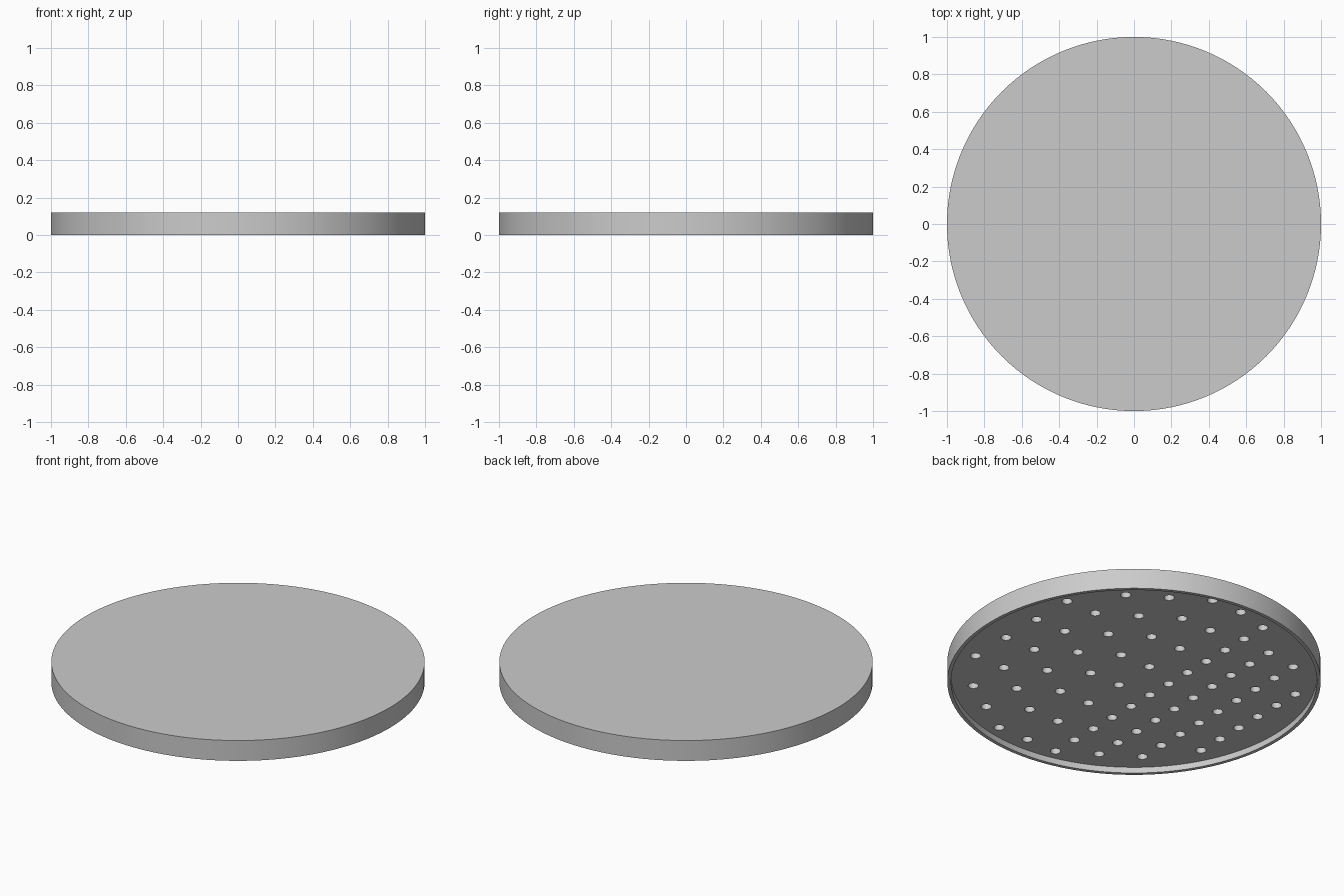
import bpy
import bmesh
import math
from mathutils import Matrix, Vector

cube = bpy.data.objects.get("Cube")
if cube:
    bpy.data.objects.remove(cube, do_unlink=True)

HEIGHT = 0.12
FLOOR = 0.035       # height of the recessed underside
RIM = 0.98          # inner radius of the thin rim
HOLE_R = 0.028
HOLE_TOP = 0.1
PITCH = 0.127       # half the coarse hole spacing

grey = bpy.data.materials.new("light_grey")
grey.use_nodes = True
grey.diffuse_color = (0.6, 0.6, 0.6, 1)
grey.node_tree.nodes["Principled BSDF"].inputs["Base Color"].default_value = (0.6, 0.6, 0.6, 1)


def make_object(name, bm):
    bmesh.ops.recalc_face_normals(bm, faces=bm.faces)
    mesh = bpy.data.meshes.new(name)
    bm.to_mesh(mesh)
    bm.free()
    obj = bpy.data.objects.new(name, mesh)
    bpy.context.collection.objects.link(obj)
    mesh.materials.append(grey)
    return obj


def add_ring(bm, radius, z, segments=128):
    return bmesh.ops.create_circle(bm, segments=segments, radius=radius,
                                   matrix=Matrix.Translation((0, 0, z)))["verts"]


# Round plate: rings from the top edge, around the rim, to the recessed floor
bm = bmesh.new()
rings = [add_ring(bm, r, z) for r, z in
         [(1, HEIGHT), (1, 0), (RIM, 0), (RIM, FLOOR)]]
for a, b in zip(rings, rings[1:]):
    for i in range(len(a)):
        j = (i + 1) % len(a)
        bm.faces.new((a[i], a[j], b[j], b[i]))
bm.faces.new(rings[0])
bm.faces.new(rings[-1])
plate = make_object("perforated_plate", bm)

# Hole cutters: rows along y, spaced more closely on the right half
bm = bmesh.new()
for row, reach in enumerate([3, 5, 6, 7, 7, 7, 6, 5, 3]):
    x = (row - 4) * 0.197
    step = PITCH * 2 if x >= 0 else 0.157
    start = -reach * PITCH
    count = reach + 1 if x >= 0 else int((0.03 - 2 * start) / step) + 1
    for i in range(count):
        spot = Vector((x, start + i * step, HOLE_TOP / 2))
        bmesh.ops.create_cone(bm, cap_ends=True, segments=24, radius1=HOLE_R,
                              radius2=HOLE_R, depth=HOLE_TOP,
                              matrix=Matrix.Translation(spot))
cutter = make_object("hole_cutter", bm)
cutter.hide_render = True

# Cut the blind holes into the underside
cut = plate.modifiers.new("holes", "BOOLEAN")
cut.operation = "DIFFERENCE"
cut.solver = "EXACT"
cut.object = cutter
bpy.ops.object.select_all(action="DESELECT")
plate.select_set(True)
bpy.context.view_layer.objects.active = plate
bpy.ops.object.modifier_apply(modifier=cut.name)
bpy.data.objects.remove(cutter, do_unlink=True)

bpy.ops.object.shade_smooth_by_angle(angle=math.radians(30))
